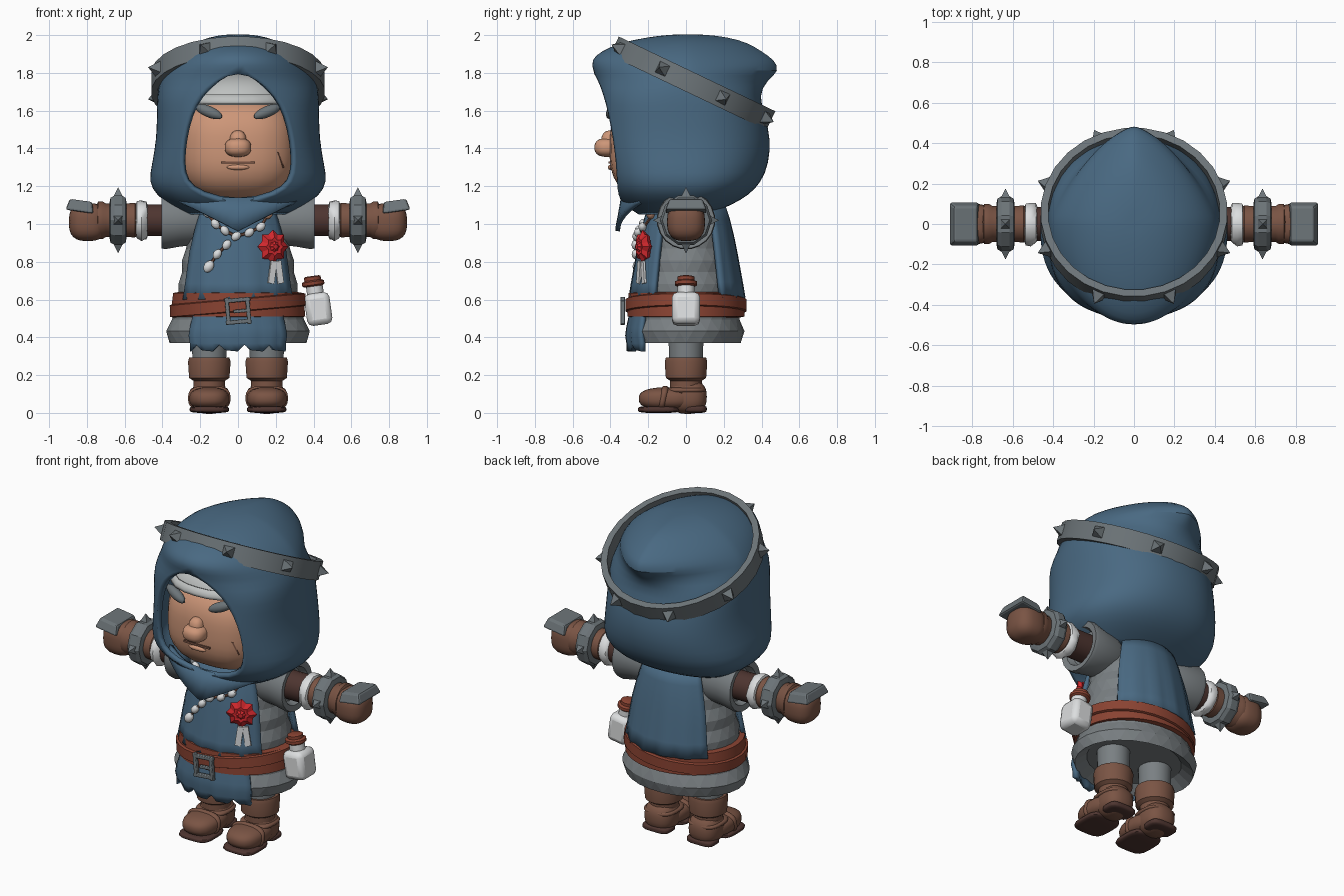
import bpy, bmesh, math, random
from math import sin, cos, pi, radians
from mathutils import Vector, Matrix

if "Cube" in bpy.data.objects:
    bpy.data.objects.remove(bpy.data.objects["Cube"])

random.seed(3)


def material(name, rgb):
    m = bpy.data.materials.new(name)
    m.diffuse_color = [(c / 255 / 12.92 if c < 11 else ((c / 255 + .055) / 1.055) ** 2.4) for c in rgb] + [1]
    m.use_nodes = True
    m.node_tree.nodes["Principled BSDF"].inputs["Base Color"].default_value = m.diffuse_color
    return m


BLUE = material("blue cloth", (73, 105, 130))
GREY = material("quilted grey", (122, 128, 131))
STEEL = material("steel", (108, 116, 120))
SKIN = material("skin", (205, 150, 120))
BROWN = material("brown leather", (122, 84, 68))
DARK = material("dark leather", (78, 53, 48))
BELT = material("red leather", (138, 67, 50))
WHITE = material("white", (220, 222, 223))
RED = material("red", (208, 40, 45))
LINEN = material("linen", (190, 193, 192))


def place(x, y, z, rx=0, ry=0, rz=0):
    r = Matrix.Rotation(radians(rz), 4, 'Z') @ Matrix.Rotation(radians(ry), 4, 'Y') @ Matrix.Rotation(radians(rx), 4, 'X')
    return Matrix.Translation((x, y, z)) @ r


def finish(bm, name, mat, smooth=40, mirror=False, thick=0, subdiv=0, bevel=0):
    bmesh.ops.remove_doubles(bm, verts=bm.verts, dist=1e-5)
    bmesh.ops.recalc_face_normals(bm, faces=bm.faces)
    me = bpy.data.meshes.new(name)
    bm.to_mesh(me)
    bm.free()
    ob = bpy.data.objects.new(name, me)
    bpy.context.collection.objects.link(ob)
    me.materials.append(mat)
    if smooth:
        bpy.ops.object.select_all(action='DESELECT')
        ob.select_set(True)
        bpy.context.view_layer.objects.active = ob
        bpy.ops.object.shade_smooth_by_angle(angle=radians(smooth))
    if subdiv:
        ob.modifiers.new("subdiv", 'SUBSURF').levels = subdiv
        ob.modifiers["subdiv"].render_levels = subdiv
    if thick:
        s = ob.modifiers.new("thickness", 'SOLIDIFY')
        s.thickness, s.offset = thick, -1
    if bevel:
        b = ob.modifiers.new("bevel", 'BEVEL')
        b.width, b.segments = bevel, 2
    if mirror:
        ob.modifiers.new("mirror", 'MIRROR')
    return ob


def loft(name, rings, mat, close=True, caps=True, **kw):
    bm = bmesh.new()
    vs = [[bm.verts.new(p) for p in r] for r in rings]
    n = len(vs[0])
    for a, b in zip(vs, vs[1:]):
        for i in range(n if close else n - 1):
            j = (i + 1) % n
            bm.faces.new((a[i], a[j], b[j], b[i]))
    if caps and close:
        bm.faces.new(vs[0])
        bm.faces.new(vs[-1])
    return finish(bm, name, mat, **kw)


def lathe(name, prof, mat, m, seg=20, jitter=0, **kw):
    rings = []
    for r, h in prof:
        rx, ry = r if isinstance(r, tuple) else (r, r)
        ring = []
        for i in range(seg):
            t, k = 2 * pi * (i + .5) / seg, 1 + random.uniform(-jitter, jitter)
            ring.append(m @ Vector((rx * k * cos(t), ry * k * sin(t), h)))
        rings.append(ring)
    return loft(name, rings, mat, **kw)


def ball(name, r, mat, m, n=2, seg=24, above=None, below=None, **kw):
    bm = bmesh.new()
    bmesh.ops.create_uvsphere(bm, u_segments=seg, v_segments=seg * 2 // 3, radius=1)
    for v in bm.verts:
        k = sum(abs(c) ** n for c in v.co) ** (-1 / n)
        v.co = m @ Vector([c * k * s for c, s in zip(v.co, r)])
    for z, d in ((above, 1), (below, -1)):
        if z:
            bmesh.ops.bisect_plane(bm, geom=bm.verts[:] + bm.edges[:] + bm.faces[:], plane_co=(0, 0, z),
                                   plane_no=(0, 0, d), clear_inner=True)
    return finish(bm, name, mat, **kw)


def box(name, size, mat, m, taper=1, **kw):
    bm = bmesh.new()
    bmesh.ops.create_cube(bm, size=1)
    for v in bm.verts:
        k = taper if v.co.z > 0 else 1
        v.co = m @ Vector((v.co.x * size[0] * k, v.co.y * size[1] * k, v.co.z * size[2]))
    return finish(bm, name, mat, **kw)


def spikes(name, m, radius, count, size, height, **kw):
    bm = bmesh.new()
    for i in range(count):
        r = Matrix.Rotation(2 * pi * (i + .5) / count, 4, 'Z') @ Matrix.Translation((radius, 0, 0))
        r = m @ r @ Matrix.Rotation(pi / 2, 4, 'Y') @ Matrix.Rotation(pi / 4, 4, 'Z')
        bmesh.ops.create_cone(bm, cap_ends=True, segments=4, radius1=size, radius2=0, depth=height, matrix=r)
    return finish(bm, name, STEEL, smooth=0, **kw)


# Hood: height, half width, front y, back y, half width of the face opening
HOOD = [(1.05, .27, -.25, .12, 0), (1.10, .36, -.33, .24, 0), (1.15, .43, -.36, .33, .2), (1.22, .475, -.365, .4, .28),
        (1.32, .455, -.37, .44, .3), (1.45, .432, -.385, .45, .29), (1.58, .43, -.41, .42, .255),
        (1.68, .43, -.435, .385, .2), (1.76, .415, -.465, .43, .11), (1.81, .395, -.495, .5, 0),
        (1.87, .35, -.505, .47, 0), (1.915, .3, -.45, .4, 0), (1.96, .23, -.35, .33, 0), (1.99, .15, -.2, .22, 0),
        (2.003, .07, -.08, .1, 0)]
rings = []
for z, a, yf, yb, w in HOOD:
    n = 2.6 if z < 1.7 else 2.0
    nb = 2.2 if z < 1.7 else 1.45
    t0 = math.asin((w / a) ** (n / 2))
    b = -yf / cos(t0) ** (2 / n)
    half = []
    for i in range(10):
        t = t0 + (pi / 2 - t0) * i / 10
        half.append((a * sin(t) ** (2 / n), -b * cos(t) ** (2 / n), z))
    for i in range(11):
        t = pi / 2 * i / 10
        half.append((a * max(cos(t), 0) ** (2 / nb) if i < 10 else 0, yb * sin(t) ** (2 / nb), z))
    rings.append([Vector(p) for p in half] + [Vector((-x, y, zz)) for x, y, zz in half[-2::-1]])
rings.append([Vector((0, .01, 2.004))] * len(rings[0]))
loft("hood", rings, BLUE, close=False, smooth=60, thick=.03, subdiv=1)
us = [i / 8 - 1 for i in range(17)]
loft("cowl_bib", [[Vector((.32 * u, -.375 + .13 * u * u + .03 * k, (1 - k) * (.965 + .16 * abs(u)) + k * (1.14 + .03 * u * u)))
                   for u in us] for k in (0, .5, 1)], BLUE, close=False, thick=.025)

# Studded ring around the hood
RING = place(0, .035, 1.745, rx=-25.5)
lathe("hood_ring", [(.425, -.055), (.462, -.055), (.462, .055), (.425, .055), (.425, -.055)], STEEL, RING, seg=28,
      caps=False, smooth=20)
spikes("hood_spikes", RING, .485, 8, .048, .06)

# Head and face
ball("head", (.315, .315, .28), SKIN, place(0, -.09, 1.4), n=2.8, seg=32)
ball("head_wrap", (.29, .325, .19), LINEN, place(0, -.09, 1.61), n=2.4, above=1.63)
ball("head_wrap_band", (.3, .336, .2), LINEN, place(0, -.09, 1.61), n=2.4, above=1.635, below=1.685, thick=.012)
ball("brow", (.08, .03, .03), STEEL, place(.155, -.39, 1.595, ry=-22, rz=14), mirror=True, seg=14)
ball("nose", (.07, .07, .05), SKIN, place(0, -.415, 1.405), n=2.5)
ball("nose_bridge", (.045, .05, .065), SKIN, place(0, -.4, 1.43), n=2.5)
box("mouth", (.18, .012, .012), BROWN, place(0, -.403, 1.325))
ball("lower_lip", (.06, .014, .014), SKIN, place(0, -.4, 1.3), seg=12)
box("scar", (.007, .012, .09), BROWN, place(.225, -.345, 1.34, ry=-25, rz=35))

# Body widths by height
BODY = [(.36, .36, .29), (.42, .375, .3), (.52, .34, .28), (.62, .315, .27), (.85, .28, .23), (1.0, .24, .2), (1.12, .19, .16)]


def girth(z):
    z = min(max(z, BODY[0][0]), BODY[-1][0])
    for (z0, a0, b0), (z1, a1, b1) in zip(BODY, BODY[1:]):
        if z <= z1:
            k = (z - z0) / (z1 - z0)
            return a0 + (a1 - a0) * k, b0 + (b1 - b0) * k


# Quilted tunic: staggered rows of flat triangles with every second row raised
bm = bmesh.new()
SEG = 26
rows = []
for i in range(13):
    z = .37 + i * .0625
    a, b = girth(z)
    o = .012 * (i % 2)
    rows.append([bm.verts.new(((a + o) * cos(t), (b + o) * sin(t), z)) for t in
                 [2 * pi * (j + .5 * (i % 2)) / SEG for j in range(SEG)]])
for i, (p, q) in enumerate(zip(rows, rows[1:])):
    if i % 2:
        p, q = q, p
    for j in range(SEG):
        k = (j + 1) % SEG
        bm.faces.new((p[j], p[k], q[j]))
        bm.faces.new((q[j], p[k], q[k]))
under = [bm.verts.new((v.co.x * .8, v.co.y * .8, .42)) for v in rows[0]]
for j in range(SEG):
    k = (j + 1) % SEG
    bm.faces.new((rows[0][j], rows[0][k], under[k], under[j]))
bm.faces.new(under)
finish(bm, "quilted_tunic", GREY, smooth=0)


# Cloth panels that follow the body
def panel(name, top, bottom, angle, side, off, jag=0):
    rings = []
    for i in range(7):
        ring = []
        for j in range(17):
            z = top + (bottom - top) * i / 6
            t = radians(angle) * (j / 8 - 1)
            a, b = girth(z)
            o = off + .006 * cos(j * 1.9) * i / 6
            if i == 6:
                z += jag * (0, 1, .2, .1)[j % 4]
            ring.append(Vector(((a + o) * sin(t), side * (b + o) * cos(t), z)))
        rings.append(ring)
    loft(name, rings, BLUE, close=False, thick=.025)


panel("front_tabard", 1.11, .6, 55, -1, .032)
panel("tabard_skirt", .58, .325, 41, -1, .022, .035)
panel("back_cape", 1.11, .61, 52, 1, .042)

# Belt, overlapping strap and buckle
lathe("belt", [((.33, .285), .505), ((.358, .312), .51), ((.352, .31), .575), ((.345, .305), .635), ((.315, .27), .64)],
      BELT, place(0, 0, 0), seg=32)
lathe("belt_strap", [((.35, .312), -.035), ((.365, .322), -.03), ((.362, .322), .03), ((.35, .31), .035)], BELT,
      place(0, 0, .57, ry=-5), seg=32)
for s in (-1, 1):
    box("buckle_side", (.022, .025, .14), STEEL, place(.055 * s, -.335, .54, ry=-5), bevel=.004)
    box("buckle_bar", (.13, .025, .022), STEEL, place(0, -.335, .54 + .058 * s, ry=-5), bevel=.004)
box("buckle_pin", (.09, .02, .018), STEEL, place(.02, -.338, .54, ry=-5), bevel=.004)

# Bottle on the belt
box("bottle", (.135, .15, .17), WHITE, place(.425, 0, .55, ry=-8), bevel=.03, smooth=50)
lathe("bottle_neck", [(.045, 0), (.045, .06)], WHITE, place(.41, 0, .63, ry=-8))
lathe("bottle_stopper", [(.05, 0), (.06, .008), (.06, .025), (.045, .032), (.045, .05), (.035, .055)], BELT,
      place(.4, 0, .67, ry=-8))

# Arms
ARM = place(0, 0, 1.02, ry=90)
lathe("sleeve", [(.1, .15), (.135, .22), (.14, .3), (.155, .385), (.15, .405), (.115, .4), (.1, .36)], GREY, ARM, mirror=True)
lathe("upper_arm", [(.085, .34), (.085, .5)], DARK, ARM, mirror=True)
lathe("fur_cuff", [(.075, .475), (.098, .485), (.108, .51), (.1, .535), (.075, .545)], WHITE, ARM, seg=14, jitter=.07,
      mirror=True)
lathe("forearm", [(.08, .53), (.092, .545), (.09, .6), (.09, .7), (.1, .715), (.1, .74), (.08, .75)], BROWN, ARM, mirror=True)
lathe("bracer", [(.1, .59), (.125, .595), (.137, .615), (.137, .655), (.125, .675), (.1, .68)], STEEL, ARM, seg=10,
      smooth=0, mirror=True)
spikes("bracer_spikes", ARM @ Matrix.Translation((0, 0, .635)) @ Matrix.Rotation(pi / 4, 4, 'Z'), .15, 4, .035, .05, mirror=True)
ball("fist", (.1, .1, .1), BROWN, place(.795, 0, 1.01), n=2.8, mirror=True)
box("knuckle_plate", (.15, .22, .06), STEEL, place(.835, 0, 1.095, ry=-8), taper=.8, smooth=0, bevel=.012, mirror=True)

# Legs and boots
LEG = place(.152, 0, 0)
lathe("leg", [(.09, .26), (.095, .45)], GREY, LEG, mirror=True)
lathe("boot_shaft", [(.085, .08), (.085, .17), (.108, .185), (.114, .27), (.108, .292), (.09, .29)], BROWN, LEG, mirror=True)
ball("boot_heel", (.095, .1, .09), BROWN, place(.152, .01, .085), n=2.6, mirror=True)
ball("boot_toe", (.106, .15, .06), BROWN, place(.152, -.1, .075), n=2.6, mirror=True)
ball("boot_strap", (.112, .025, .066), BROWN, place(.152, -.12, .078, rx=-12), n=3, mirror=True)
ball("ankle_strap", (.1, .105, .018), BROWN, place(.152, .0, .12), n=3, mirror=True)
ball("sole_front", (.104, .11, .018), DARK, place(.152, -.145, .018), n=4, mirror=True)
ball("sole_heel", (.09, .06, .02), DARK, place(.152, .05, .02), n=4, mirror=True)


# Chest ornaments
def chest(x, z, off):
    a, b = girth(z)
    return x, -(b + off) * math.sqrt(1 - (x / (a + off)) ** 2), z


STRING = [(-.165, 1.06), (-.12, 1.0), (-.07, .965), (-.01, .935), (.06, .955), (.12, .985), (.16, 1.05),
          (-.06, .89), (-.11, .84), (-.155, .775)]
for i, (x, z) in enumerate(STRING):
    r = .036 if i == 9 else .03
    ball("necklace_bead", (r, .022, r * .72), SKIN if i == 6 else WHITE,
         place(*chest(x, z, .05), ry=55 if i < 3 else -40 if i < 7 else -55), seg=10)
for p, q in zip(STRING[:6] + STRING[7:9], STRING[1:7] + STRING[8:]):
    u, v = Vector(chest(*p, .042)), Vector(chest(*q, .042))
    lathe("necklace_cord", [(.008, 0), (.008, (v - u).length)], BROWN,
          Matrix.Translation(u) @ (v - u).to_track_quat('Z', 'Y').to_matrix().to_4x4(), seg=6)
ROSE = place(*chest(.185, .88, .055), rx=90, rz=25)


def star(r, h):
    return [ROSE @ Vector((r * (1 - .22 * (i % 2)) * cos(i * pi / 8), r * (1 - .22 * (i % 2)) * sin(i * pi / 8), h))
            for i in range(16)]


loft("rosette", [star(.075, -.02), star(.09, 0), star(.05, .022), star(.03, .02), star(.015, .035)], RED, smooth=0)
for s in (-1, 1):
    box("rosette_ribbon", (.035, .012, .12), WHITE, place(*chest(.2 + .018 * s, .745, .045), ry=-8 * s, rz=25))
